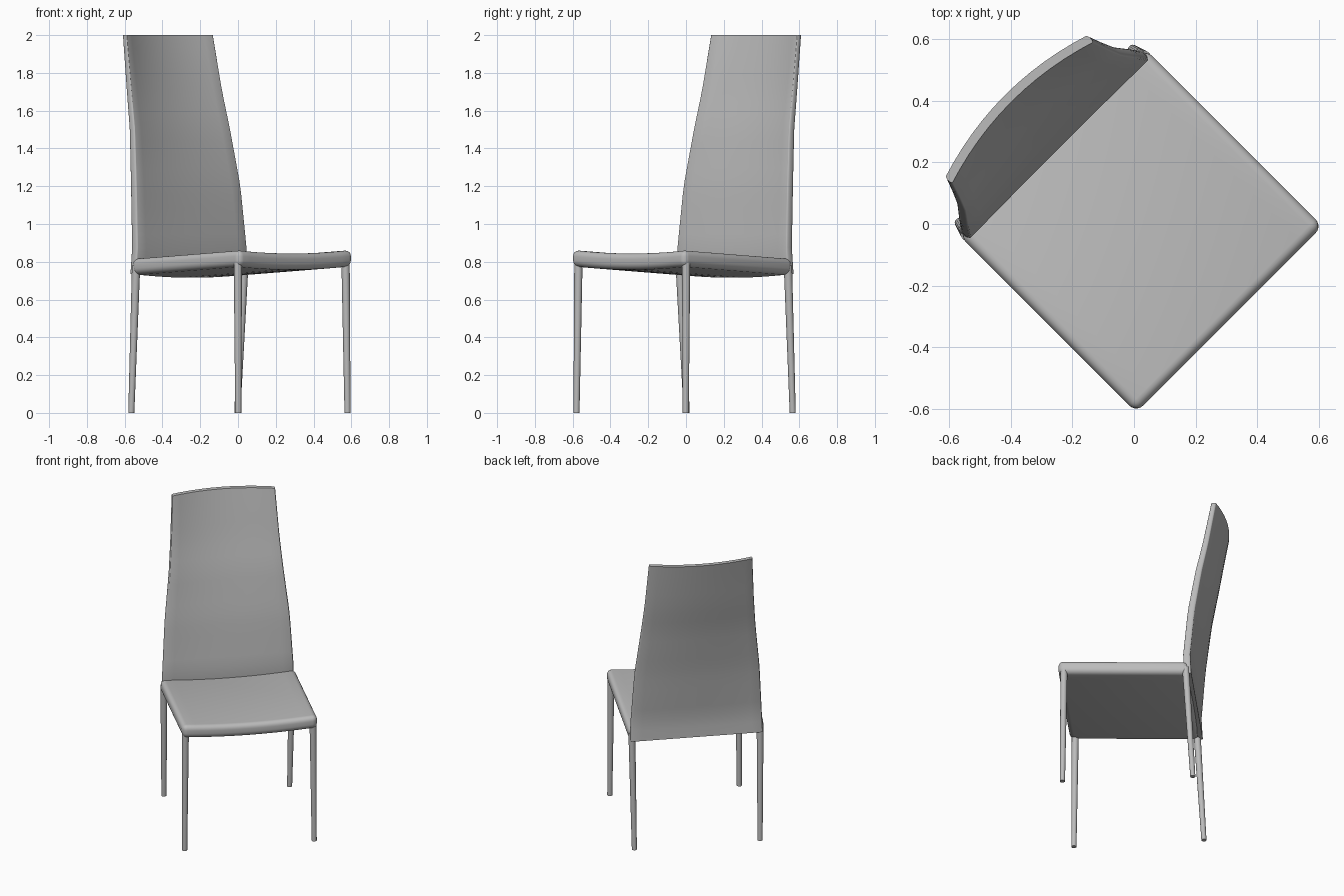
import bpy, bmesh, math
from mathutils import Vector

if "Cube" in bpy.data.objects:
    bpy.data.objects.remove(bpy.data.objects["Cube"], do_unlink=True)

grey = bpy.data.materials.new("soft grey")
grey.use_nodes = True
GREY = (0.5, 0.5, 0.5, 1)
grey.diffuse_color = GREY
grey.node_tree.nodes["Principled BSDF"].inputs["Base Color"].default_value = GREY


def world(s, f, z):
    """The chair is turned 45 degrees: s is sideways, f is forwards."""
    r = math.sqrt(0.5)
    return Vector(((f + s) * r, (s - f) * r, z))


def lookup(table, z):
    """Interpolate the rows (z, a, b, ...) at height z."""
    for lo, hi in zip(table, table[1:]):
        if z <= hi[0] + 1e-6:
            t = (z - lo[0]) / (hi[0] - lo[0])
            return [a + (b - a) * t for a, b in zip(lo[1:], hi[1:])]
    return list(table[-1][1:])


def finish(name, bm, shape, angle=40):
    """Bend the mesh with a shape function and make a smooth object of it."""
    for v in bm.verts:
        v.co = world(*shape(*v.co))
    bmesh.ops.recalc_face_normals(bm, faces=bm.faces)
    mesh = bpy.data.meshes.new(name)
    bm.to_mesh(mesh)
    bm.free()
    mesh.materials.append(grey)
    obj = bpy.data.objects.new(name, mesh)
    bpy.context.collection.objects.link(obj)
    bpy.ops.object.select_all(action='DESELECT')
    obj.select_set(True)
    bpy.context.view_layer.objects.active = obj
    bpy.ops.object.shade_smooth_by_angle(angle=math.radians(angle))


def padded_box(lo, hi, radius, cuts, pick=lambda e: True):
    """Box with rounded edges, sliced along its axes so that it can bend."""
    lo, hi = Vector(lo), Vector(hi)
    bm = bmesh.new()
    bmesh.ops.create_cube(bm, size=1)
    for v in bm.verts:
        v.co = Vector([l + (c + 0.5) * (h - l) for l, h, c in zip(lo, hi, v.co)])
    bmesh.ops.bevel(bm, geom=[e for e in bm.edges if pick(e)], offset=radius,
                    segments=5, profile=0.5, affect='EDGES')
    for axis, count in enumerate(cuts):
        normal = Vector([float(i == axis) for i in range(3)])
        for i in range(1, count):
            point = lo.lerp(hi, i / count)
            bmesh.ops.bisect_plane(bm, geom=bm.verts[:] + bm.edges[:] + bm.faces[:],
                                   plane_co=point, plane_no=normal)
    return bm


# Seat: padded slab, sloping down to the rear and sagging between the sides
HALF = 0.427


def seat_shape(s, f, z):
    slope = 0.82 + 0.045 * (f - 0.43) / 0.8
    return s, f, z + slope - 0.018 * (1 - (s / HALF) ** 2)


finish("seat", padded_box((-HALF, -0.375, -0.043), (HALF, 0.437, 0.043), 0.032,
                          (10, 1, 1)), seat_shape)

# Backrest rows: height, half width, forward position, thickness
BACK = [(0.735, 0.418, -0.372, 0.044), (0.87, 0.413, -0.364, 0.044),
        (1.2, 0.394, -0.391, 0.043), (1.5, 0.361, -0.434, 0.04),
        (1.7, 0.344, -0.474, 0.036), (2.0, 0.326, -0.524, 0.03)]


def back_shape(s, f, z):
    half, mid, thick = lookup(BACK, z)
    bow = 0.052 * max(0, (z - 0.8) / 1.2)
    return s * half, mid + f * thick / 0.044 - bow * (1 - s * s), z


def upright(edge):
    a, b = edge.verts
    return abs(a.co.z - b.co.z) > 0.5


finish("backrest", padded_box((-1, -0.022, 0.735), (1, 0.022, 2), 0.02,
                              (12, 1, 18), upright), back_shape)


# Legs: slim tapered rounds, the rear pair raked backwards
def leg(name, foot, top):
    bm = bmesh.new()
    bmesh.ops.create_cone(bm, cap_ends=True, segments=16, radius1=0.016,
                          radius2=0.022, depth=1)
    foot, top = Vector(foot), Vector(top)

    def shape(s, f, t):
        c = foot.lerp(top, t + 0.5)
        return c.x + s, c.y + f, c.z

    finish(name, bm, shape)


for side, sign in (("left", 1), ("right", -1)):
    leg("front_leg_" + side, (sign * 0.409, 0.411, 0), (sign * 0.403, 0.402, 0.81))
    leg("rear_leg_" + side, (sign * 0.397, -0.402, 0), (sign * 0.405, -0.358, 0.78))
